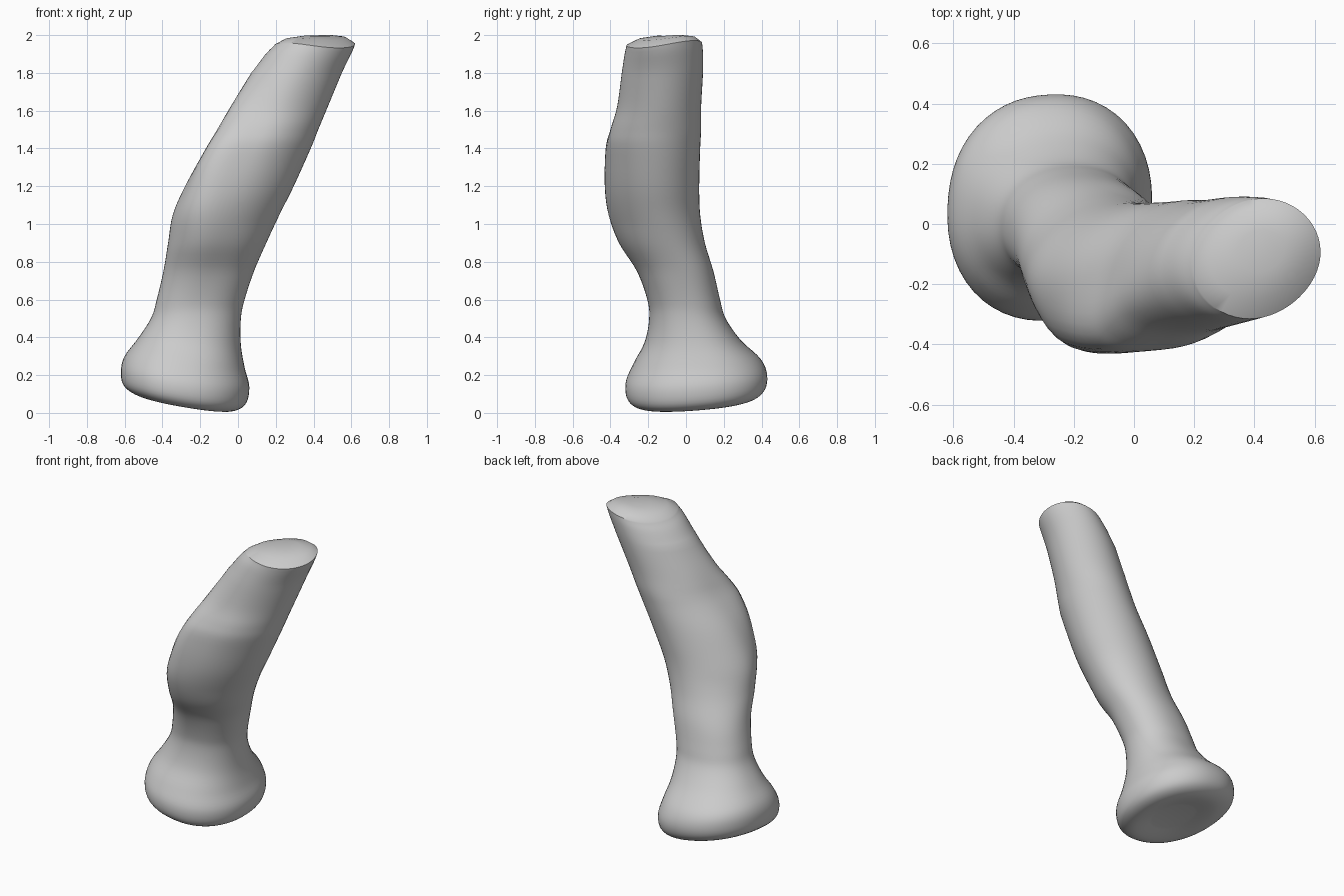
import bpy
import bmesh
import math
from mathutils import Vector

SIDES = 56          # points around each cross-section
STEPS = 5           # interpolated rings between two key sections

default_cube = bpy.data.objects.get("Cube")
if default_cube:
    bpy.data.objects.remove(default_cube, do_unlink=True)


def make_material(name, colour):
    material = bpy.data.materials.new(name)
    material.use_nodes = True
    material.diffuse_color = colour
    shader = material.node_tree.nodes["Principled BSDF"]
    shader.inputs["Base Color"].default_value = colour
    shader.inputs["Roughness"].default_value = 0.7
    return material


def clamp(value):
    return max(0, min(1, value))


def catmull_rom(a, b, c, d, t):
    """Smooth blend from section b to section c."""
    return [q + t / 2 * (r - p + t * (2 * p - 5 * q + 4 * r - s + t * (3 * (q - r) + s - p)))
            for p, q, r, s in zip(a, b, c, d)]


def section_outline(z, ridge):
    """Rounded outline with a front ridge, scaled to a unit box."""
    shaft = clamp((z - 0.7) / 0.3)
    power = 2.2 - 0.25 * shaft
    ridge_angle = math.radians(-119 - 50 * (z - 1.05))
    outline = []
    for i in range(SIDES):
        angle = math.tau * i / SIDES
        across, along = math.cos(angle), math.sin(angle)
        radius = (abs(across) ** power + abs(along) ** power) ** (-1 / power)
        radius *= 1 + (0.02 + 0.04 * shaft) * math.sin(2 * angle)
        offset = (angle - ridge_angle + math.pi) % math.tau - math.pi
        radius *= 1 + ridge * math.exp(-(offset / 0.42) ** 2)
        outline.append((radius * across, radius * along))
    xs, ys = zip(*outline)
    return [((x - min(xs)) / (max(xs) - min(xs)), (y - min(ys)) / (max(ys) - min(ys)))
            for x, y in outline]


def section_ring(section):
    """Points of one section; the base leans and the top edge dips at two sides."""
    z, left, right, front, back, ridge = section
    base_lean = clamp(1 - z / 0.55)
    top_lean = clamp((z - 1.8) / 0.15)
    points = []
    for u, v in section_outline(z, ridge):
        x, y = left + u * (right - left), front + v * (back - front)
        lift = base_lean * ((-0.28 - x) * 0.19 + (y - 0.05) * 0.09)
        dip = (x - 0.41) - (y + 0.12)
        lift += top_lean * ((y + 0.12) * 0.04 - 0.4 * dip * dip)
        points.append(Vector((x, y, z + lift)))
    return points


# Key sections of the bone: height, x range, y range, ridge strength
sections = [
    (0.075, -0.40, -0.16, -0.10, 0.18, 0),
    (0.052, -0.51, -0.05, -0.23, 0.33, 0),
    (0.09, -0.60, 0.035, -0.305, 0.41, 0),
    (0.175, -0.62, 0.06, -0.32, 0.43, 0),
    (0.27, -0.60, 0.035, -0.28, 0.395, 0),
    (0.38, -0.53, 0.015, -0.22, 0.29, 0),
    (0.50, -0.46, 0.015, -0.195, 0.21, 0),
    (0.60, -0.43, 0.035, -0.205, 0.18, 0),
    (0.75, -0.395, 0.085, -0.26, 0.145, 0.04),
    (0.90, -0.37, 0.15, -0.355, 0.10, 0.08),
    (1.05, -0.345, 0.22, -0.41, 0.075, 0.12),
    (1.20, -0.28, 0.295, -0.43, 0.07, 0.16),
    (1.40, -0.17, 0.385, -0.425, 0.075, 0.25),
    (1.50, -0.11, 0.425, -0.40, 0.08, 0.24),
    (1.62, -0.04, 0.475, -0.365, 0.08, 0.14),
    (1.80, 0.07, 0.55, -0.34, 0.09, 0.04),
    (1.91, 0.14, 0.60, -0.325, 0.09, 0),
    (1.965, 0.195, 0.62, -0.315, 0.085, 0),
]

# Loft the shaft and head through the sections
rings = []
for i in range(len(sections) - 1):
    before = sections[max(i - 1, 0)]
    after = sections[min(i + 2, len(sections) - 1)]
    for step in range(STEPS):
        blended = catmull_rom(before, sections[i], sections[i + 1], after, step / STEPS)
        rings.append(section_ring(blended))
rings.append(section_ring(sections[-1]))
# Gently domed cut at the top
rings.append(section_ring((1.99, 0.25, 0.575, -0.25, 0.05, 0)))
rings.append(section_ring((1.998, 0.34, 0.50, -0.16, -0.02, 0)))

bm = bmesh.new()
loops = [[bm.verts.new(point) for point in ring] for ring in rings]
for lower, upper in zip(loops, loops[1:]):
    for i in range(SIDES):
        j = (i + 1) % SIDES
        bm.faces.new((lower[i], lower[j], upper[j], upper[i]))
bm.faces.new(loops[0][::-1])
bm.faces.new(loops[-1])
bmesh.ops.recalc_face_normals(bm, faces=bm.faces)

mesh = bpy.data.meshes.new("bone")
bm.to_mesh(mesh)
bm.free()
mesh.materials.append(make_material("bone grey", (0.6, 0.6, 0.6, 1)))
bone = bpy.data.objects.new("bone", mesh)
bpy.context.collection.objects.link(bone)

# Smooth shading, keeping the cut edge crisp
bpy.context.view_layer.objects.active = bone
bone.select_set(True)
bpy.ops.object.shade_smooth_by_angle(angle=math.radians(35))
